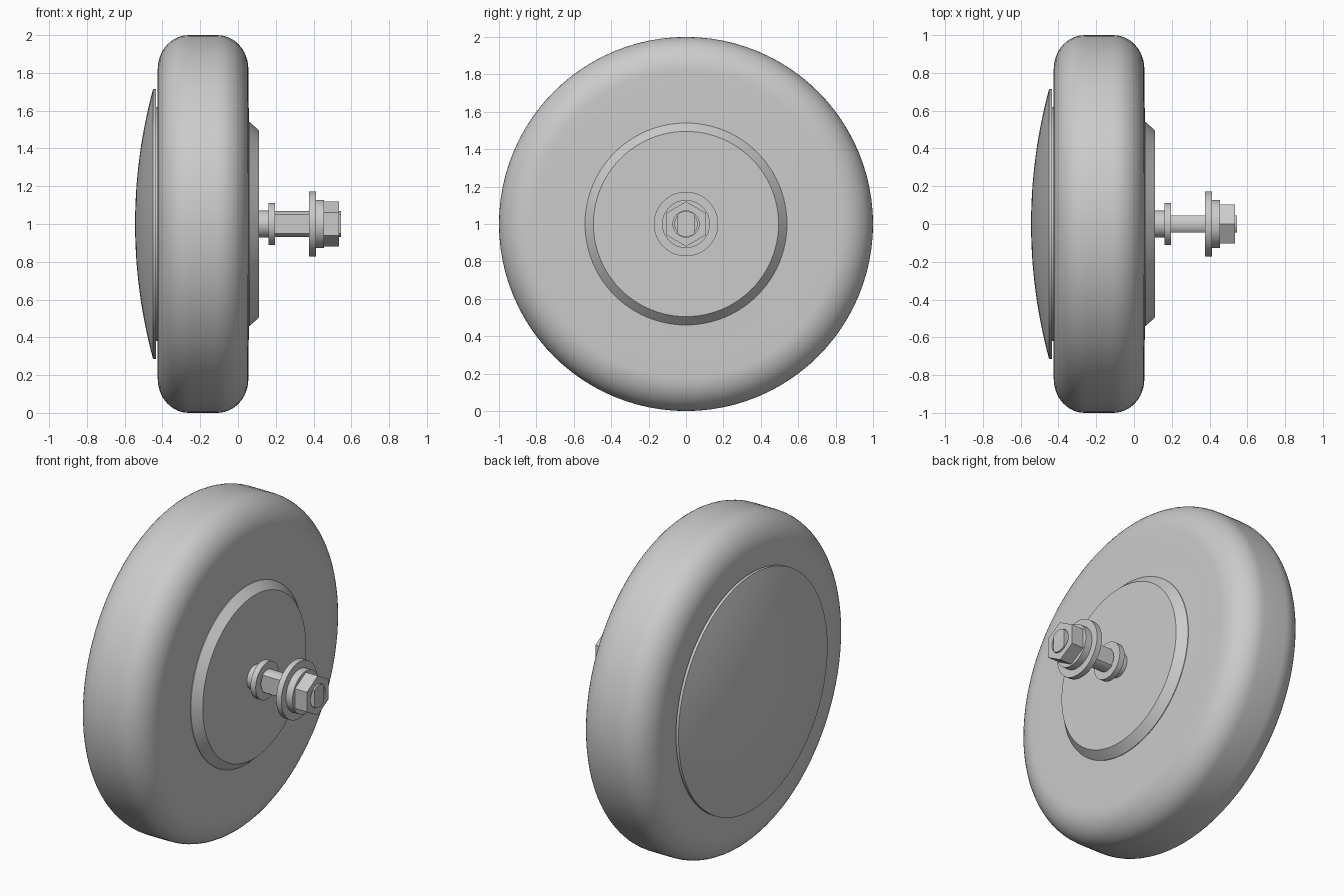
import bpy, bmesh, math
from mathutils import Matrix

cube = bpy.data.objects.get("Cube")
if cube:
    bpy.data.objects.remove(cube, do_unlink=True)

GREY = (0.6, 0.6, 0.6, 1)
mat = bpy.data.materials.new("plain grey")
mat.use_nodes = True
mat.diffuse_color = GREY
mat.node_tree.nodes["Principled BSDF"].inputs["Base Color"].default_value = GREY


def finish(name, bm, angle=30):
    """Turn a bmesh built around the x axis into a shaded object at axle height."""
    bmesh.ops.remove_doubles(bm, verts=bm.verts, dist=1e-5)
    bmesh.ops.recalc_face_normals(bm, faces=bm.faces)
    bmesh.ops.translate(bm, verts=bm.verts, vec=(0, 0, 1))
    mesh = bpy.data.meshes.new(name)
    bm.to_mesh(mesh)
    bm.free()
    mesh.materials.append(mat)
    obj = bpy.data.objects.new(name, mesh)
    bpy.context.collection.objects.link(obj)
    bpy.ops.object.select_all(action="DESELECT")
    obj.select_set(True)
    bpy.context.view_layer.objects.active = obj
    bpy.ops.object.shade_smooth_by_angle(angle=math.radians(angle))
    return obj


def lathe(name, profile, steps=96, closed=False):
    """Revolve (x, radius) points around the x axis."""
    bm = bmesh.new()
    verts = [bm.verts.new((x, 0, r)) for x, r in profile]
    pairs = list(zip(verts, verts[1:]))
    if closed:
        pairs.append((verts[-1], verts[0]))
    edges = [bm.edges.new(p) for p in pairs]
    bmesh.ops.spin(bm, geom=verts + edges, cent=(0, 0, 0), axis=(1, 0, 0),
                   angle=math.tau, steps=steps)
    return finish(name, bm)


def ring(name, x0, x1, outer, inner):
    return lathe(name, [(x0, inner), (x0, outer), (x1, outer), (x1, inner)],
                 64, closed=True)


def prism(name, outline, x0, x1, hole=None):
    """Extrude a (y, z) outline along x, optionally through a matching hole outline."""
    bm = bmesh.new()
    n = len(outline)
    loops = [[bm.verts.new((x, y, z)) for y, z in pts]
             for pts in ([outline, hole] if hole else [outline]) for x in (x0, x1)]

    def bridge(a, b):
        for i in range(n):
            j = (i + 1) % n
            bm.faces.new((a[i], a[j], b[j], b[i]))

    bridge(loops[0], loops[1])
    if hole:
        bridge(loops[2], loops[3])
        bridge(loops[0], loops[2])
        bridge(loops[1], loops[3])
    else:
        bm.faces.new(loops[0])
        bm.faces.new(loops[1])
    return finish(name, bm)


# Tire with broad rounded shoulders
left, right, shoulder, drop = -0.425, 0.055, 0.165, 0.18
arc = [math.pi / 2 * i / 12 for i in range(13)]
tire = [(left + 0.004, 0.6), (left, 0.72)]
tire += [(left + shoulder * (1 - math.cos(a)), 1 - drop * (1 - math.sin(a))) for a in arc]
tire += [(right - shoulder * (1 - math.cos(a)), 1 - drop * (1 - math.sin(a)))
         for a in reversed(arc)]
tire += [(right, 0.72), (right + 0.004, 0.5)]
lathe("tire", tire, closed=True)

# Domed cover on the outer side
cap_r, depth = 0.715, 0.095
dome = [(-0.545 + depth * (i / 14) ** 2, cap_r * i / 14) for i in range(15)]
lathe("domed_cover", dome + [(-0.433, cap_r), (-0.433, 0.62), (-0.4, 0.62), (-0.4, 0)])

# Chamfered hub plate on the axle side
lathe("hub_plate", [(0.03, 0), (0.03, 0.54), (0.062, 0.54), (0.11, 0.495), (0.11, 0)])

# Axle collar, washers and nut flange
bore = 0.07
lathe("axle_collar", [(0.1, 0), (0.1, 0.072), (0.165, 0.072), (0.165, 0)], 64)
ring("inner_washer", 0.162, 0.197, 0.112, 0.06)
ring("outer_washer", 0.377, 0.412, 0.172, bore)
ring("nut_flange", 0.412, 0.456, 0.128, bore)

# Axle shaft with flats on its front and back
flat, r = 0.045, 0.068
half = math.asin(flat / r)
side = [-half + 2 * half * i / 12 for i in range(13)]
shaft = [(r * math.sin(a), r * math.cos(a)) for a in side]
prism("axle_shaft", shaft + [(-y, -z) for y, z in shaft], 0.16, 0.545)

# Hexagonal nut with a round bore
count, apothem = 48, 0.104
hexagon, hole = [], []
for i in range(count):
    a = math.tau * i / count
    off = (a % (math.pi / 3)) - math.pi / 6
    reach = apothem / math.cos(off)
    hexagon.append((reach * math.sin(a), reach * math.cos(a)))
    hole.append((bore * math.sin(a), bore * math.cos(a)))
prism("hex_nut", hexagon, 0.456, 0.536, hole)
